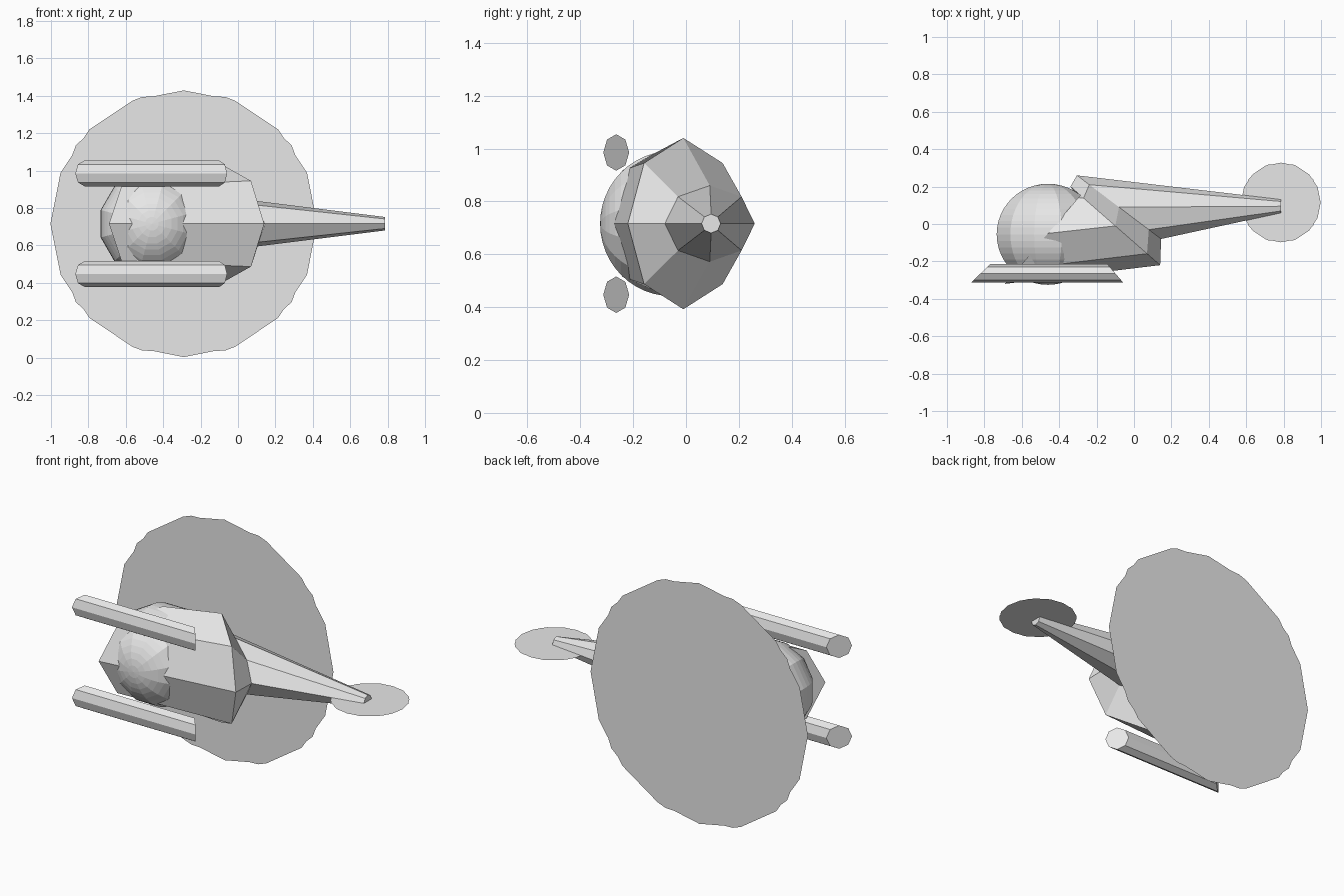
import bpy, bmesh, math

if "Cube" in bpy.data.objects:
    bpy.data.objects.remove(bpy.data.objects["Cube"])

MID = 0.716  # height of the symmetry plane

grey = bpy.data.materials.new("light grey")
grey.use_nodes = True
grey.diffuse_color = (0.8, 0.8, 0.8, 1)
grey.node_tree.nodes["Principled BSDF"].inputs["Base Color"].default_value = (0.8, 0.8, 0.8, 1)


def finish(name, bm, closed=True):
    if closed:
        bmesh.ops.recalc_face_normals(bm, faces=bm.faces[:])
    mesh = bpy.data.meshes.new(name)
    bm.to_mesh(mesh)
    bm.free()
    mesh.materials.append(grey)
    obj = bpy.data.objects.new(name, mesh)
    bpy.context.collection.objects.link(obj)
    return obj


def loft(name, sections, z, sides=8):
    """Join slanted elliptical sections: (centre x, centre y, axis x, axis y, z radius)."""
    bm = bmesh.new()
    rings = []
    for cx, cy, ax, ay, rz in sections:
        ring = []
        for i in range(sides):
            t = 2 * math.pi * i / sides
            ring.append(bm.verts.new((cx + ax * math.cos(t), cy + ay * math.cos(t),
                                      z + rz * math.sin(t))))
        rings.append(ring)
    for a, b in zip(rings, rings[1:]):
        for i in range(sides):
            j = (i + 1) % sides
            bm.faces.new((a[i], a[j], b[j], b[i]))
    bm.faces.new(rings[0][::-1])
    bm.faces.new(rings[-1])
    return finish(name, bm)


def polygon_radius(t, sides, start):
    step = 2 * math.pi / sides
    d = (t - start) % step - step / 2
    return math.cos(step / 2) / math.cos(d)


def rotor(name, centre, radius, u, v):
    """Thin disc outlined by an overlapping 16-gon and 10-gon."""
    bm = bmesh.new()
    hub = bm.verts.new(centre)
    rim = []
    for i in range(80):
        t = 2 * math.pi * i / 80
        r = radius * max(polygon_radius(t, 16, 0), polygon_radius(t, 10, math.radians(18)))
        rim.append(bm.verts.new([c + r * (math.sin(t) * a + math.cos(t) * b)
                                 for c, a, b in zip(centre, u, v)]))
    for i in range(80):
        bm.faces.new((hub, rim[(i + 1) % 80], rim[i]))
    return finish(name, bm, closed=False)


# Fuselage flowing into the tail boom
loft("fuselage_and_tail_boom", [
    (-0.46, -0.05, -0.23, -0.27, 0.284),
    (-0.10, -0.01, 0.24, -0.21, 0.324),
    (-0.08, 0.09, 0.225, -0.17, 0.144),
    (0.785, 0.095, 0.0, -0.036, 0.036),
], MID)

# Rounded cockpit: twelve panels around the vertical axis of the craft (y)
bm = bmesh.new()
bmesh.ops.create_uvsphere(bm, u_segments=12, v_segments=24, radius=1)
for vert in bm.verts:
    x, y, z = vert.co
    a = math.radians(15)
    x, y = x * math.cos(a) - y * math.sin(a), x * math.sin(a) + y * math.cos(a)
    vert.co = (-0.46 + 0.284 * x, -0.055 + 0.27 * z, MID + 0.284 * y)
finish("cockpit", bm)

# Landing skids, one on each side
for side, name in ((1, "upper_skid"), (-1, "lower_skid")):
    loft(name, [(-0.82, -0.264, -0.05, -0.049, 0.069),
                (-0.10, -0.264, 0.042, -0.049, 0.069)], MID + side * 0.269)

# Rotor discs
rotor("main_rotor", (-0.29, 0.29, MID), 0.713, (1, 0, 0), (0, 0, 1))
rotor("tail_rotor", (0.785, 0.115, MID), 0.213, (1, 0, 0), (0, 1, 0))
